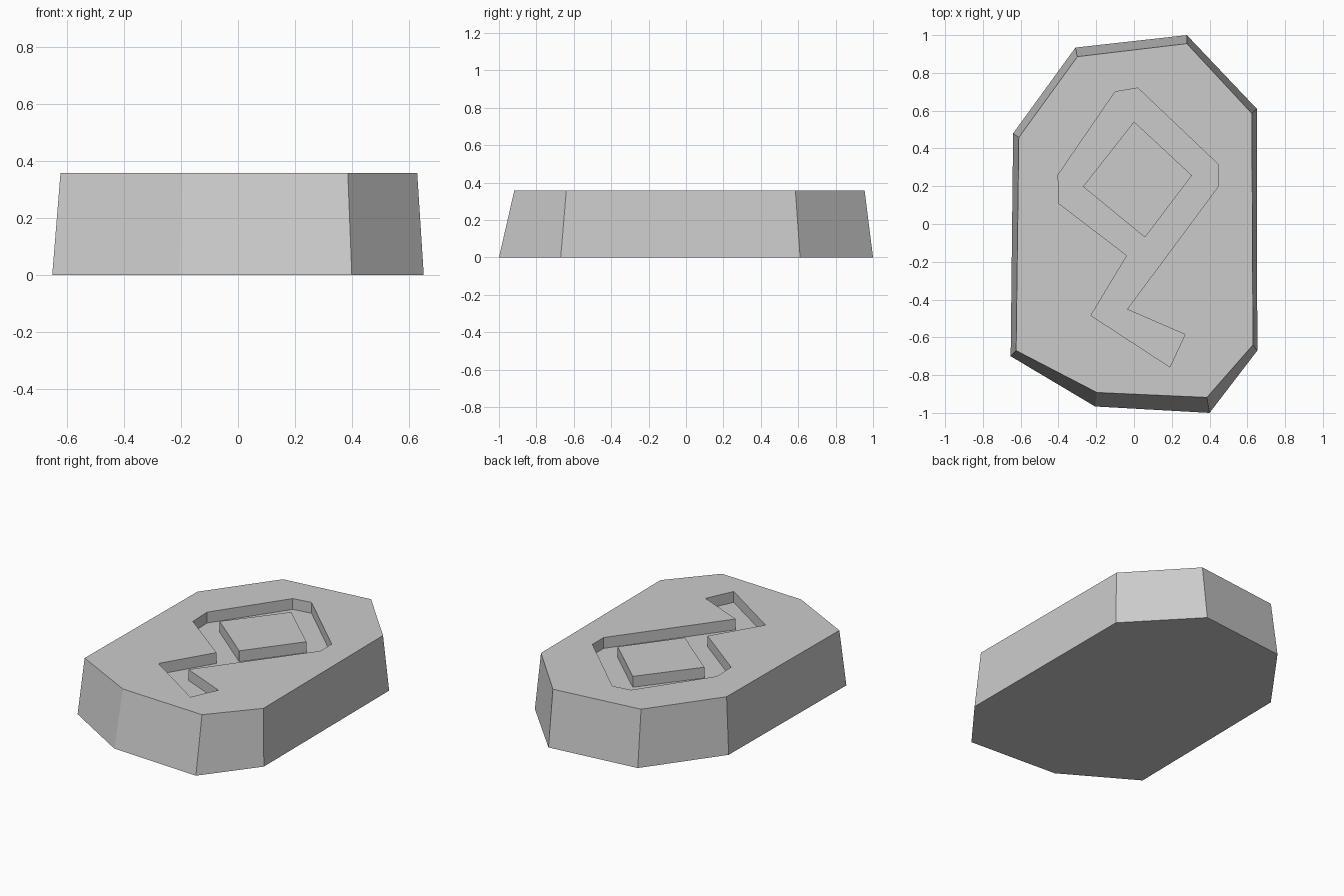
import bpy
import bmesh

if "Cube" in bpy.data.objects:
    bpy.data.objects.remove(bpy.data.objects["Cube"], do_unlink=True)

HEIGHT = 0.358
FLOOR = HEIGHT - 0.07

stone_grey = bpy.data.materials.new("stone_grey")
stone_grey.use_nodes = True
GREY = (0.6, 0.6, 0.6, 1)
stone_grey.diffuse_color = GREY
stone_grey.node_tree.nodes["Principled BSDF"].inputs["Base Color"].default_value = GREY


def loft(name, lower, upper, z0, z1, bottom=True):
    """Flat-faced solid between two outlines with matching corners."""
    bm = bmesh.new()
    low = [bm.verts.new((x, y, z0)) for x, y in lower]
    top = [bm.verts.new((x, y, z1)) for x, y in upper]
    n = len(low)
    for i in range(n):
        j = (i + 1) % n
        bm.faces.new((low[i], low[j], top[j], top[i]))
    bm.faces.new(top)
    if bottom:
        bm.faces.new(low[::-1])
    # Outlines run clockwise, so turn the faces outward
    bmesh.ops.reverse_faces(bm, faces=bm.faces[:])
    mesh = bpy.data.meshes.new(name)
    bm.to_mesh(mesh)
    bm.free()
    mesh.materials.append(stone_grey)
    obj = bpy.data.objects.new(name, mesh)
    bpy.context.collection.objects.link(obj)
    return obj


# Tapered, irregular eight-sided stone
base = [(0.28, 1.0), (0.65, 0.61), (0.653, -0.67), (0.40, -1.0),
        (-0.206, -0.966), (-0.653, -0.70), (-0.64, 0.48), (-0.31, 0.934)]
crown = [(0.28, 0.955), (0.624, 0.585), (0.63, -0.64), (0.386, -0.918),
         (-0.196, -0.892), (-0.624, -0.67), (-0.61, 0.458), (-0.30, 0.886)]
stone = loft("stone", base, crown, 0, HEIGHT)

# Carved sign sunk into the top
sign = [(-0.10, 0.70), (0.02, 0.72), (0.447, 0.315), (0.447, 0.20),
        (-0.037, -0.452), (0.27, -0.585), (0.19, -0.757), (-0.228, -0.484),
        (-0.037, -0.167), (-0.397, 0.108), (-0.402, 0.26)]
cutter = loft("sign_cutter", sign, sign, FLOOR, HEIGHT + 0.1)
cut = stone.modifiers.new("carved_sign", "BOOLEAN")
cut.operation = "DIFFERENCE"
cut.solver = "EXACT"
cut.object = cutter

# Bake the carving, then drop the cutter
bpy.context.view_layer.update()
carved = bpy.data.meshes.new_from_object(
    stone.evaluated_get(bpy.context.evaluated_depsgraph_get()))
stone.modifiers.clear()
stone.data = carved
bpy.data.objects.remove(cutter, do_unlink=True)

# Raised island left standing inside the carving
island = [(0, 0.542), (0.307, 0.257), (0.058, -0.071), (-0.27, 0.198)]
loft("carving_island", island, island, FLOOR, HEIGHT, bottom=False)
